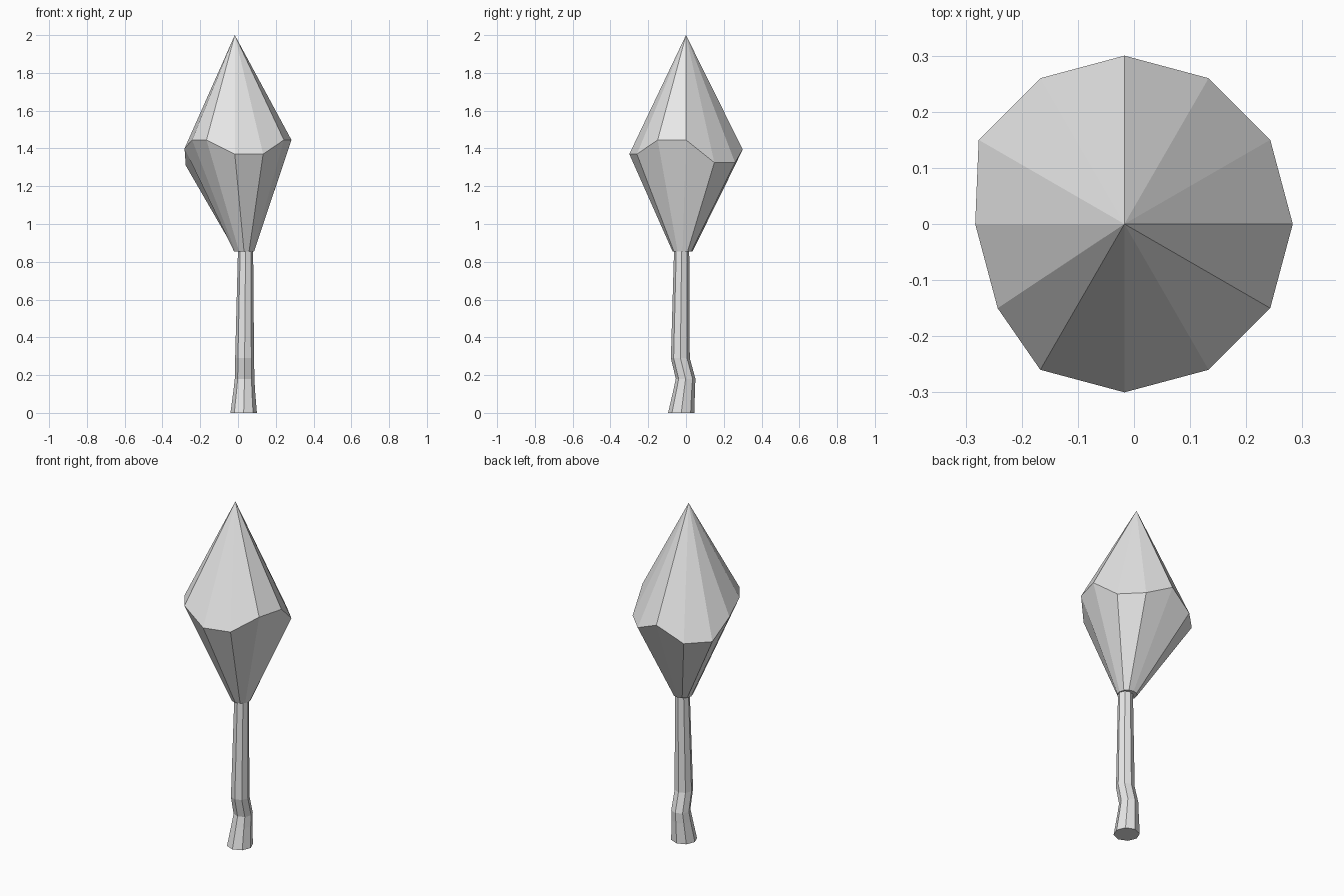
import bpy
import bmesh
from math import cos, sin, radians, tau

if "Cube" in bpy.data.objects:
    bpy.data.objects.remove(bpy.data.objects["Cube"], do_unlink=True)

grey = bpy.data.materials.new("light_grey")
grey.use_nodes = True
grey.diffuse_color = (0.8, 0.8, 0.8, 1)
grey.node_tree.nodes["Principled BSDF"].inputs["Base Color"].default_value = (0.8, 0.8, 0.8, 1)


def circle(cx, cy, z, r, sides):
    """Points of a level ring, counter-clockwise from +x."""
    return [(cx + r * cos(tau * i / sides), cy + r * sin(tau * i / sides), z)
            for i in range(sides)]


def loft(name, rings, tip=None):
    """Skin a stack of rings, capped below, and closed by a tip or a cap above."""
    bm = bmesh.new()
    loops = [[bm.verts.new(p) for p in ring] for ring in rings]
    n = len(loops[0])
    bm.faces.new(loops[0][::-1])
    for low, high in zip(loops, loops[1:]):
        for i in range(n):
            j = (i + 1) % n
            bm.faces.new((low[i], low[j], high[j], high[i]))
    if tip:
        top = bm.verts.new(tip)
        for i in range(n):
            bm.faces.new((loops[-1][i], loops[-1][(i + 1) % n], top))
    else:
        bm.faces.new(loops[-1])
    bmesh.ops.recalc_face_normals(bm, faces=bm.faces)
    mesh = bpy.data.meshes.new(name)
    bm.to_mesh(mesh)
    bm.free()
    mesh.materials.append(grey)
    obj = bpy.data.objects.new(name, mesh)
    bpy.context.collection.objects.link(obj)
    return obj


# Trunk: eight sides, flared foot and a kink near the ground
trunk_path = [  # centre x, centre y, height, radius
    (0.03, -0.025, 0.0, 0.07),
    (0.033, -0.01, 0.12, 0.057),
    (0.035, -0.002, 0.18, 0.052),
    (0.035, -0.03, 0.29, 0.05),
    (0.04, -0.023, 0.87, 0.04),
]
loft("trunk", [circle(*station, 8) for station in trunk_path])

# Crown: twelve-sided crystal with an uneven waist, flattened on one side
waist_heights = [1.445, 1.325, 1.325, 1.395, 1.31, 1.31,
                 1.40, 1.445, 1.445, 1.37, 1.37, 1.445]
waist = [(x, y, z) for (x, y, _), z in
         zip(circle(-0.017, 0, 0, 0.3, 12), waist_heights)]
for i, x in ((6, -0.283), (7, -0.243)):
    waist[i] = (x, waist[i][1], waist[i][2])
loft("crown", [circle(0.032, -0.018, 0.855, 0.053, 12), waist], tip=(-0.017, 0, 2.0))
